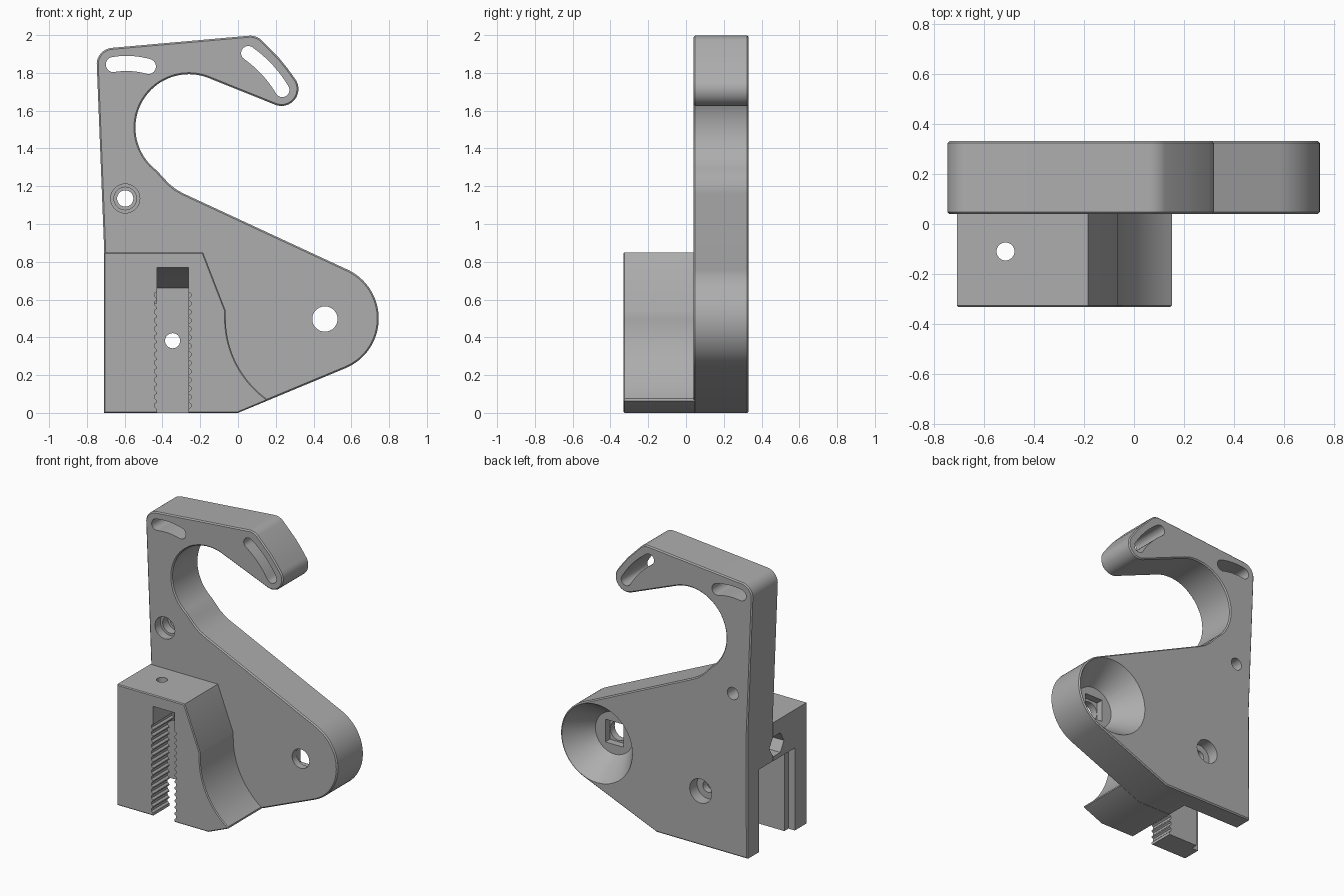
import bpy, bmesh, math
from math import cos, sin, radians

if "Cube" in bpy.data.objects:
    bpy.data.objects.remove(bpy.data.objects["Cube"], do_unlink=True)

grey = bpy.data.materials.new("plain grey")
grey.use_nodes = True
GREY = (0.42, 0.42, 0.42, 1)
grey.diffuse_color = GREY
grey.node_tree.nodes["Principled BSDF"].inputs["Base Color"].default_value = GREY


def arc(cx, cy, r, a0, a1, n=24):
    """Points on an arc, angles in degrees."""
    return [(cx + r * cos(radians(a0 + (a1 - a0) * i / n)),
             cy + r * sin(radians(a0 + (a1 - a0) * i / n))) for i in range(n + 1)]


def circle(cx, cy, r, n=32):
    return arc(cx, cy, r, 0, 360, n)[:-1]


def rect(x0, z0, x1, z1):
    return [(x0, z0), (x1, z0), (x1, z1), (x0, z1)]


def bent_slot(cx, cy, r, a0, a1, w):
    """Round-ended slot that follows an arc from a0 up to a1."""
    p, q = arc(cx, cy, r, a0, a0, 1)[0], arc(cx, cy, r, a1, a1, 1)[0]
    return (arc(cx, cy, r + w, a0, a1, 12) + arc(*q, w, a1, a1 + 180, 12)[1:]
            + arc(cx, cy, r - w, a1, a0, 12)[1:] + arc(*p, w, a0 + 180, a0 + 360, 12)[1:-1])


PLACE = {"y": lambda u, v, d: (u, d, v),
         "x": lambda u, v, d: (d, u, v),
         "z": lambda u, v, d: (u, v, d)}


def prism(name, pts, lo, hi, axis="y", bevel=0, end_pts=None):
    """Extrude a profile along an axis, optionally to a different end profile."""
    bm = bmesh.new()
    put = PLACE[axis]
    a = [bm.verts.new(put(u, v, lo)) for u, v in pts]
    b = [bm.verts.new(put(u, v, hi)) for u, v in (end_pts or pts)]
    caps = [bm.faces.new(a), bm.faces.new(b)]
    n = len(pts)
    for i in range(n):
        j = (i + 1) % n
        bm.faces.new((a[i], a[j], b[j], b[i]))
    bmesh.ops.recalc_face_normals(bm, faces=bm.faces)
    if bevel:
        edges = [e for f in caps for e in f.edges]
        bmesh.ops.bevel(bm, geom=edges, offset=bevel, segments=1, affect="EDGES")
    me = bpy.data.meshes.new(name)
    bm.to_mesh(me)
    bm.free()
    me.materials.append(grey)
    ob = bpy.data.objects.new(name, me)
    bpy.context.collection.objects.link(ob)
    return ob


# Hook-shaped plate
plate = prism("hook_plate",
              [(-.71, 0), (0, 0)]
              + arc(.46, .5, .285, -67, 64.5, 32)
              + [(-.294, 1.164), (-.33, 1.185), (-.365, 1.213), (-.395, 1.245)]
              + arc(-.26, 1.51, .283, 233, 69, 40)
              + arc(.23, 1.715, .09, -111, 38, 20)
              + [(.265, 1.82), (.22, 1.876), (.165, 1.932)]
              + arc(.065, 1.91, .087, 48, 96, 8)
              + arc(-.66, 1.845, .088, 96, 177, 14)
              + [(-.708, .85)], .04, .332, bevel=.008)

# Clamp block in front, hollowed by the round clearance on its right
block = prism("clamp_block",
              [(-.71, 0), (0, 0), (.153, .064)]
              + arc(.46, .5, .525, 234, 180, 20)
              + [(-.065, .54), (-.185, .85), (-.71, .85)], -.332, .052, bevel=.006)

# Toothed sides of the front slot
X0, X1, N, PITCH = -.43, -.262, 14, .045
left, right = [], []
for i in range(N):
    z = .02 + i * PITCH
    for dz, d in ((0, 0), (.012, .012), (.028, .012), (.036, 0)):
        left.append((X0 - d, z + dz))
        right.append((X1 + d, z + dz))
rack = [(X0, -.1)] + left + right[::-1] + [(X1, -.1)]

cutters = [
    # Plate slots and holes
    prism("cut", bent_slot(-.59, 1.42, .43, 74.4, 99.4, .04), -.1, .5),
    prism("cut", bent_slot(-.308, 1.389, .63, 30.6, 54.9, .038), -.1, .5),
    prism("cut", circle(-.597, 1.135, .043), -.1, .5),
    prism("cut", circle(-.597, 1.135, .06), -.1, .16),
    prism("cut", circle(-.597, 1.135, .077), -.1, .1),
    prism("cut", circle(.46, .497, .067), -.1, .5),
    # Conical recess and square nut pocket at the back
    prism("cut", circle(.46, .5, .147, 48), .14, .334, end_pts=circle(.46, .5, .276, 48)),
    prism("cut", rect(.39, .42, .53, .58), .09, .2),
    # Bolt hole behind the slot
    prism("cut", circle(-.346, .382, .04), .1, .5),
    prism("cut", circle(-.346, .382, .085), .25, .5),
    # Cavity open to the bottom and the side, with a stepped mouth
    prism("cut", rect(-.8, -.1, X1, .58), -.15, .2),
    prism("cut", rect(-.8, -.1, -.66, .58), -.196, .0),
    # Front slot with sloped top
    prism("cut", rack, -.5, -.1),
    prism("cut", [(-.5, -.1), (-.5, .77), (-.2, .77), (.2, .66), (.2, -.1)], X0, X1, "x"),
    # Screw hole in the top and nut pocket in the side
    prism("cut", circle(-.515, -.11, .036), .5, 1, "z"),
    prism("cut", circle(.005, .68, .08, 6), -.8, -.6, "x"),
]

for part in (plate, block):
    bpy.ops.object.select_all(action="DESELECT")
    part.select_set(True)
    bpy.context.view_layer.objects.active = part
    for c in cutters:
        m = part.modifiers.new("cut", "BOOLEAN")
        m.operation, m.solver, m.object = "DIFFERENCE", "EXACT", c
        bpy.ops.object.modifier_apply(modifier=m.name)
    bpy.ops.object.shade_smooth_by_angle(angle=radians(25))

for c in cutters:
    bpy.data.objects.remove(c, do_unlink=True)
